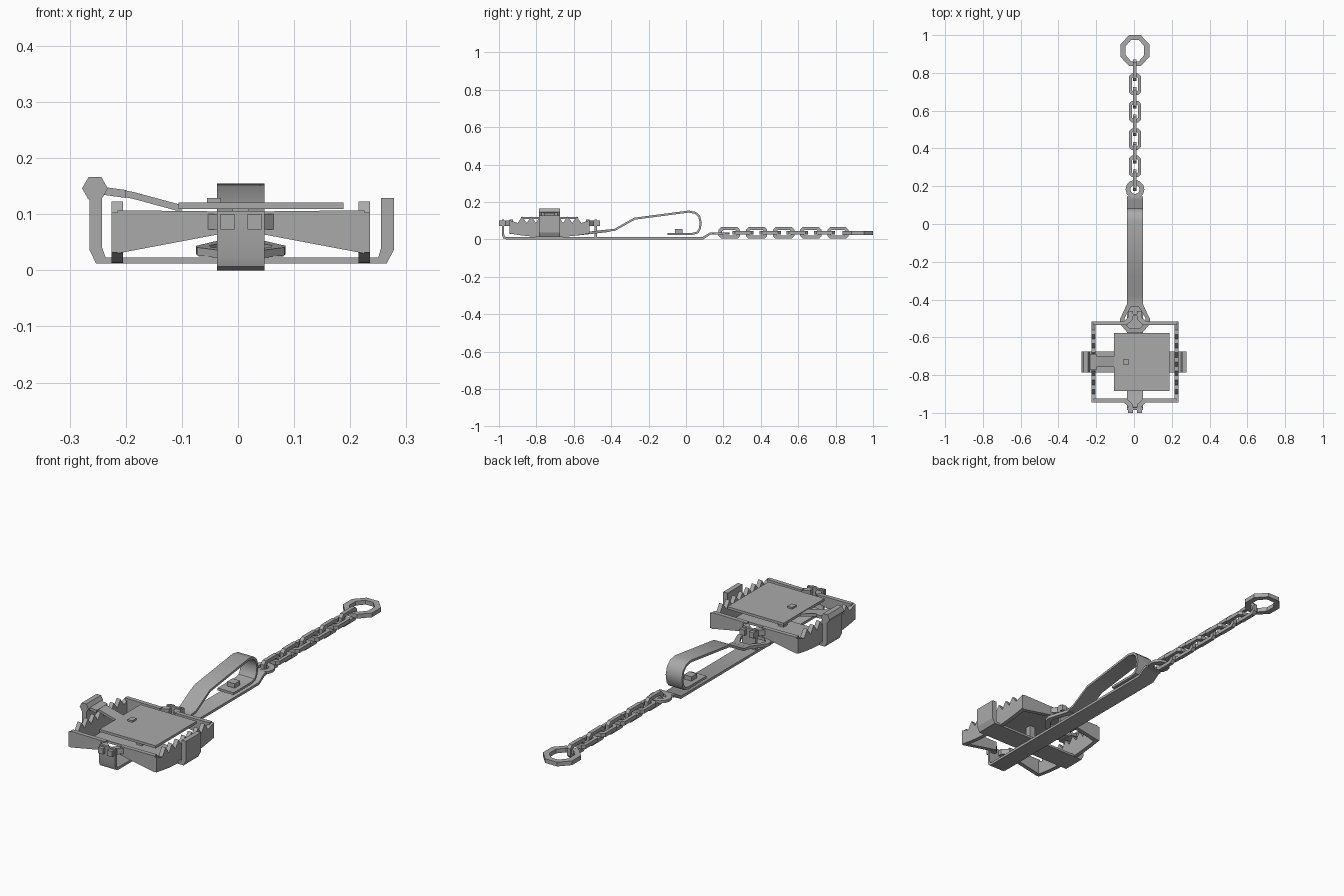
import bpy, bmesh, math
from mathutils import Vector

if "Cube" in bpy.data.objects:
    bpy.data.objects.remove(bpy.data.objects["Cube"])

steel = bpy.data.materials.new("steel_grey")
steel.use_nodes = True
GREY = (0.4, 0.4, 0.4, 1)
steel.diffuse_color = GREY
steel.node_tree.nodes["Principled BSDF"].inputs["Base Color"].default_value = GREY

CX = 0.005    # middle of the trap
MID = -0.73   # centre of the jaws along y
PLANES = {
    "xy": lambda a, b, c: (a, b, c),
    "xz": lambda a, b, c: (a, c, b),
    "yz": lambda a, b, c: (c, a, b),
}


def band(name, plane, outer, inner, lo, hi, closed=False):
    """Solid strip between two matching outlines, extruded from lo to hi."""
    bm = bmesh.new()
    rows = [[bm.verts.new(PLANES[plane](*p, d)) for p, d in
             ((o, lo), (o, hi), (i, hi), (i, lo))] for o, i in zip(outer, inner)]
    n = len(rows)
    for k in range(n if closed else n - 1):
        a, b = rows[k], rows[(k + 1) % n]
        for j in range(4):
            m = (j + 1) % 4
            bm.faces.new((a[j], a[m], b[m], b[j]))
    if not closed:
        bm.faces.new(rows[0])
        bm.faces.new(rows[-1])
    bmesh.ops.recalc_face_normals(bm, faces=bm.faces)
    mesh = bpy.data.meshes.new(name)
    bm.to_mesh(mesh)
    bm.free()
    mesh.materials.append(steel)
    ob = bpy.data.objects.new(name, mesh)
    bpy.context.collection.objects.link(ob)
    return ob


def strap(name, plane, path, thick, lo, hi):
    """Band of even thickness along a centre line, with mitred bends."""
    pts = [Vector(p) for p in path]
    left, right = [], []
    for k, p in enumerate(pts):
        d1 = (p - pts[k - 1]).normalized() if k else (pts[1] - p).normalized()
        d2 = (pts[k + 1] - p).normalized() if k < len(pts) - 1 else d1
        t = (d1 + d2).normalized()
        off = Vector((-t.y, t.x)) * thick / 2 / max(t.dot(d1), 0.5)
        left.append(p + off)
        right.append(p - off)
    return band(name, plane, left, right, lo, hi)


def box(name, x0, x1, y0, y1, z0, z1):
    return band(name, "xy", [(x0, y0), (x1, y0)], [(x0, y1), (x1, y1)], z0, z1)


def ngon(cu, cv, ru, rv, n, turn=0.0):
    return [(cu + ru * math.cos(2 * math.pi * k / n + turn),
             cv + rv * math.sin(2 * math.pi * k / n + turn)) for k in range(n)]


def chamfered(cu, cv, hu, hv, c):
    return [(cu + u, cv + v) for u, v in (
        (hu, c - hv), (hu, hv - c), (hu - c, hv), (c - hu, hv),
        (-hu, hv - c), (-hu, c - hv), (c - hu, -hv), (hu - c, -hv))]


W0, W1 = CX - 0.042, CX + 0.042

# Long base bar: front upright, floor run, raised tail
base = strap("base_bar", "yz", [(-0.978, 0.106), (-0.978, 0.025), (-0.973, 0.011),
             (-0.96, 0.006), (0.09, 0.006), (0.13, 0.032), (0.145, 0.032)], 0.012, W0, W1)
box("rear_upright", CX - 0.036, CX + 0.036, -0.488, -0.476, 0.006, 0.106)
band("tail_eye", "xy", ngon(CX, 0.183, 0.05, 0.05, 12), ngon(CX, 0.183, 0.024, 0.024, 12),
     0.026, 0.038, True)

# Bent leaf spring with the eye that pushes the jaws
spring = strap("leaf_spring", "yz", [(-0.42, 0.047), (-0.38, 0.052), (-0.275, 0.111),
               (0.015, 0.149), (0.05, 0.142), (0.07, 0.124), (0.079, 0.09), (0.073, 0.055),
               (0.06, 0.036), (0.035, 0.03), (-0.1, 0.03)], 0.011, W0, W1)
box("spring_rivet", CX - 0.02, CX + 0.02, -0.06, -0.02, 0.03, 0.056)
half_out = [(0.036, -0.41), (0.08, -0.505), (0.078, -0.53), (0.04, -0.575)]
half_in = [(0.022, -0.44), (0.056, -0.5), (0.054, -0.525), (0.028, -0.552)]
loop = lambda h: [(CX + x, y) for x, y in h] + [(CX - x, y) for x, y in reversed(h)]
eye = band("spring_eye", "xy", loop(half_out), loop(half_in), 0.04, 0.054, True)
for v in eye.data.vertices:
    v.co.z += (v.co.y + 0.41) * 0.11

# Toothed jaws, one each side
for s, side in ((1, "left"), (-1, "right")):
    ys = [MID - 0.215, MID - 0.17]
    tops = [0.103, 0.088]
    pitch = 0.34 / 7
    for k in range(7):
        ys += [ys[1] + pitch * (k + 0.5), ys[1] + pitch * (k + 1)]
        tops += [0.123, 0.088]
    ys.append(MID + 0.215)
    tops.append(0.103)
    bottoms = [0.012 + 0.02 * (abs(y - MID) / 0.215) ** 2 for y in ys]
    x0, x1 = sorted((CX + s * 0.21, CX + s * 0.23))
    band(side + "_jaw_teeth", "yz", list(zip(ys, tops)), list(zip(ys, bottoms)), x0, x1)
    for e, end in ((-1, "front"), (1, "rear")):
        y0, y1 = sorted((MID + e * 0.195, MID + e * 0.215))
        xs = [CX + s * 0.04, CX + s * 0.22]
        band(f"{side}_jaw_{end}_arm", "xz", list(zip(xs, (0.105, 0.107))),
             list(zip(xs, (0.064, 0.03))), y0, y1)
        strap(f"{side}_jaw_{end}_hinge", "xy",
              [(CX + s * 0.052, MID + e * 0.204), (CX + s * 0.024, MID + e * 0.23),
               (CX + s * 0.024, MID + e * 0.27)], 0.025, 0.073, 0.1)

# Cross strap that carries the latch
Y0, Y1 = MID - 0.055, MID + 0.055
band("cross_strap", "xz",
     [(-0.265, 0.14), (-0.265, 0.037), (-0.253, 0.012), (0.265, 0.012), (0.278, 0.037), (0.278, 0.129)],
     [(-0.242, 0.14), (-0.242, 0.04), (-0.236, 0.023), (0.25, 0.023), (0.255, 0.04), (0.255, 0.129)],
     Y0, Y1)
barrel = ngon(-0.255, 0.146, 0.023, 0.023, 6)
band("latch_barrel", "xz", barrel[:3], [barrel[5], barrel[4], barrel[3]], Y0, Y1)
band("latch_barrel_side", "xz", [barrel[0], barrel[5]], [barrel[2], barrel[3]], Y0, Y1)
strap("latch_root", "xz", [(-0.25, 0.143), (-0.2, 0.136)], 0.014, MID - 0.042, MID + 0.042)
strap("latch_arm", "xz", [(-0.21, 0.138), (-0.185, 0.133), (-0.1, 0.11)], 0.012,
      MID - 0.028, MID + 0.028)

# Trigger pan with its catch and post
box("trigger_pan", -0.106, 0.188, -0.883, -0.577, 0.109, 0.121)
box("pan_catch", -0.055, -0.03, MID - 0.016, MID + 0.016, 0.115, 0.129)
box("pan_post", CX - 0.015, CX + 0.015, MID - 0.015, MID + 0.015, 0.02, 0.11)

# Chain links, alternately upright and flat, then the end ring
Z = 0.035
for k in range(9):
    y = 0.232 + 0.0726 * k
    outer, inner, c = (0.057, 0.031), (0.04, 0.015), 0.014
    if k % 2 == 0:
        band(f"chain_link_{k}", "yz", chamfered(y, Z, *outer, c), chamfered(y, Z, *inner, c / 2),
             CX - 0.009, CX + 0.009, True)
    else:
        band(f"chain_link_{k}", "xy", chamfered(CX, y, *outer[::-1], c),
             chamfered(CX, y, *inner[::-1], c / 2), Z - 0.009, Z + 0.009, True)
band("end_ring", "xy", ngon(CX, 0.918, 0.082, 0.088, 8, math.pi / 8),
     ngon(CX, 0.918, 0.053, 0.062, 8, math.pi / 8), Z - 0.01, Z + 0.01, True)

# Soft shading on the bent straps
bpy.ops.object.select_all(action="DESELECT")
for ob in (base, spring):
    ob.select_set(True)
bpy.context.view_layer.objects.active = spring
bpy.ops.object.shade_smooth_by_angle(angle=math.radians(40))
